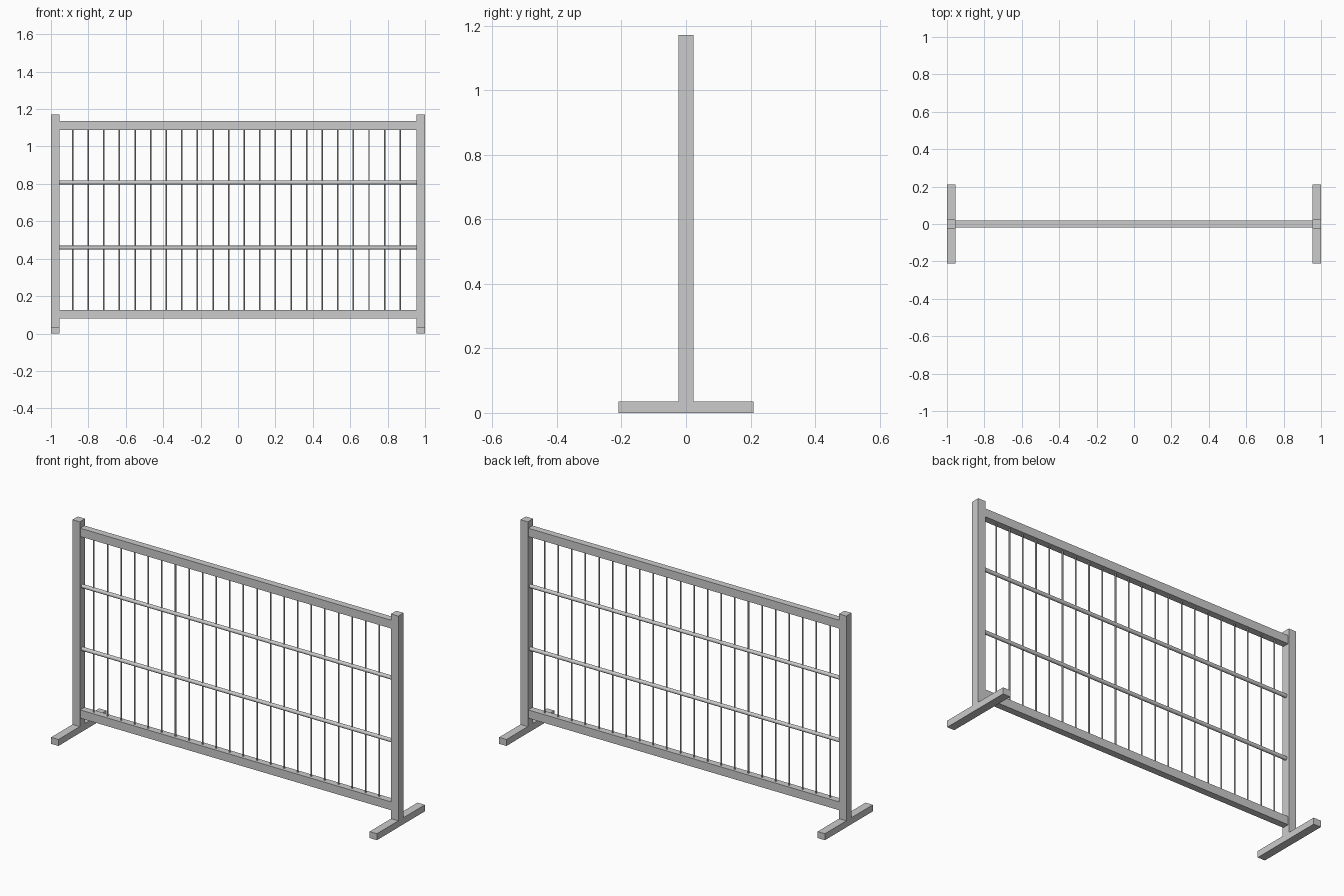
import bpy
from math import pi

if "Cube" in bpy.data.objects:
    bpy.data.objects.remove(bpy.data.objects["Cube"])


def box(name, x, y, z):
    """Box from (min, max) ranges on each axis."""
    bpy.ops.mesh.primitive_cube_add(size=1, location=[sum(r) / 2 for r in (x, y, z)])
    ob = bpy.context.object
    ob.name = name
    ob.scale = [r[1] - r[0] for r in (x, y, z)]
    bpy.ops.object.transform_apply(location=False, rotation=False, scale=True)
    return ob


def rod(name, radius, length, loc, rot=(0, 0, 0), sides=12):
    bpy.ops.mesh.primitive_cylinder_add(vertices=sides, radius=radius, depth=length,
                                        location=loc, rotation=rot)
    ob = bpy.context.object
    ob.name = name
    bpy.ops.object.shade_smooth_by_angle()
    return ob


INNER = 0.955

# Posts and feet at both ends
for side, s in (("left", -1), ("right", 1)):
    xr = sorted((s * 1.0, s * INNER))
    box(f"{side}_post", xr, (-0.023, 0.023), (0.036, 1.172))
    box(f"{side}_foot", xr, (-0.21, 0.21), (0, 0.036))

# Wide top and bottom rails
box("top_rail", (-INNER, INNER), (-0.019, 0.019), (1.089, 1.135))
box("bottom_rail", (-INNER, INNER), (-0.019, 0.019), (0.081, 0.127))

# Round middle rails
for name, z in (("lower_middle_rail", 0.459), ("upper_middle_rail", 0.807)):
    rod(name, 0.0105, 2 * INNER, (0, 0, z), (0, pi / 2, 0), 16)

# Thin upright bars
for i in range(22):
    rod(f"bar_{i + 1}", 0.004, 0.966, (-0.884 + i * 0.0834, 0, 0.608), sides=10)
